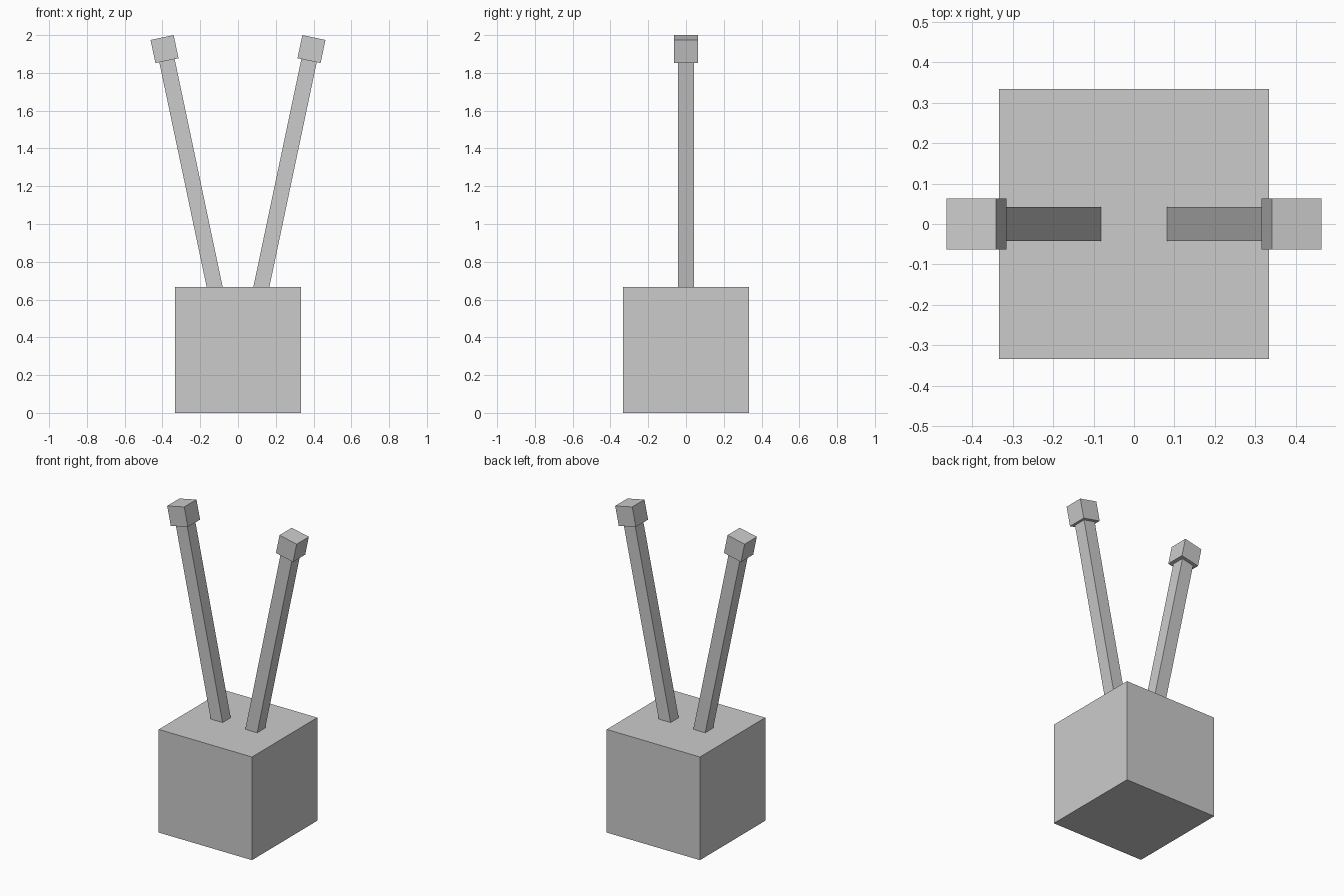
import bpy, bmesh
from math import sin, cos, radians

if "Cube" in bpy.data.objects:
    bpy.data.objects.remove(bpy.data.objects["Cube"])

BASE = 0.667                 # edge of the base cube
TIP = 0.125                  # edge of each tip cube
POLE = 0.083                 # pole thickness
TILT = radians(11.9)
TIP_X, TIP_Z = 0.389, 1.926  # tip cube centre


def cube(name, size, location, tilt=0.0, edit=None):
    bm = bmesh.new()
    bmesh.ops.create_cube(bm, size=size)
    if edit:
        edit(bm)
    mesh = bpy.data.meshes.new(name)
    bm.to_mesh(mesh)
    bm.free()
    obj = bpy.data.objects.new(name, mesh)
    obj.location = location
    obj.rotation_euler = (0, tilt, 0)
    bpy.context.collection.objects.link(obj)
    return obj


# Base block
cube("base", BASE, (0, 0, BASE / 2))

# Two splayed antennae, each a pole with a cube tip
for side, label in ((-1, "left"), (1, "right")):
    a = side * TILT
    centre = (side * TIP_X, 0, TIP_Z)
    cube(label + "_tip", TIP, centre, a)

    # Pole runs from under the tip to a level cut on the base top
    def stretch(bm):
        for v in bm.verts:
            if v.co.z > 0:
                v.co.z = -TIP / 2
            else:
                v.co.z = (BASE - TIP_Z + v.co.x * sin(a)) / cos(a)

    cube(label + "_pole", POLE, centre, a, stretch)
